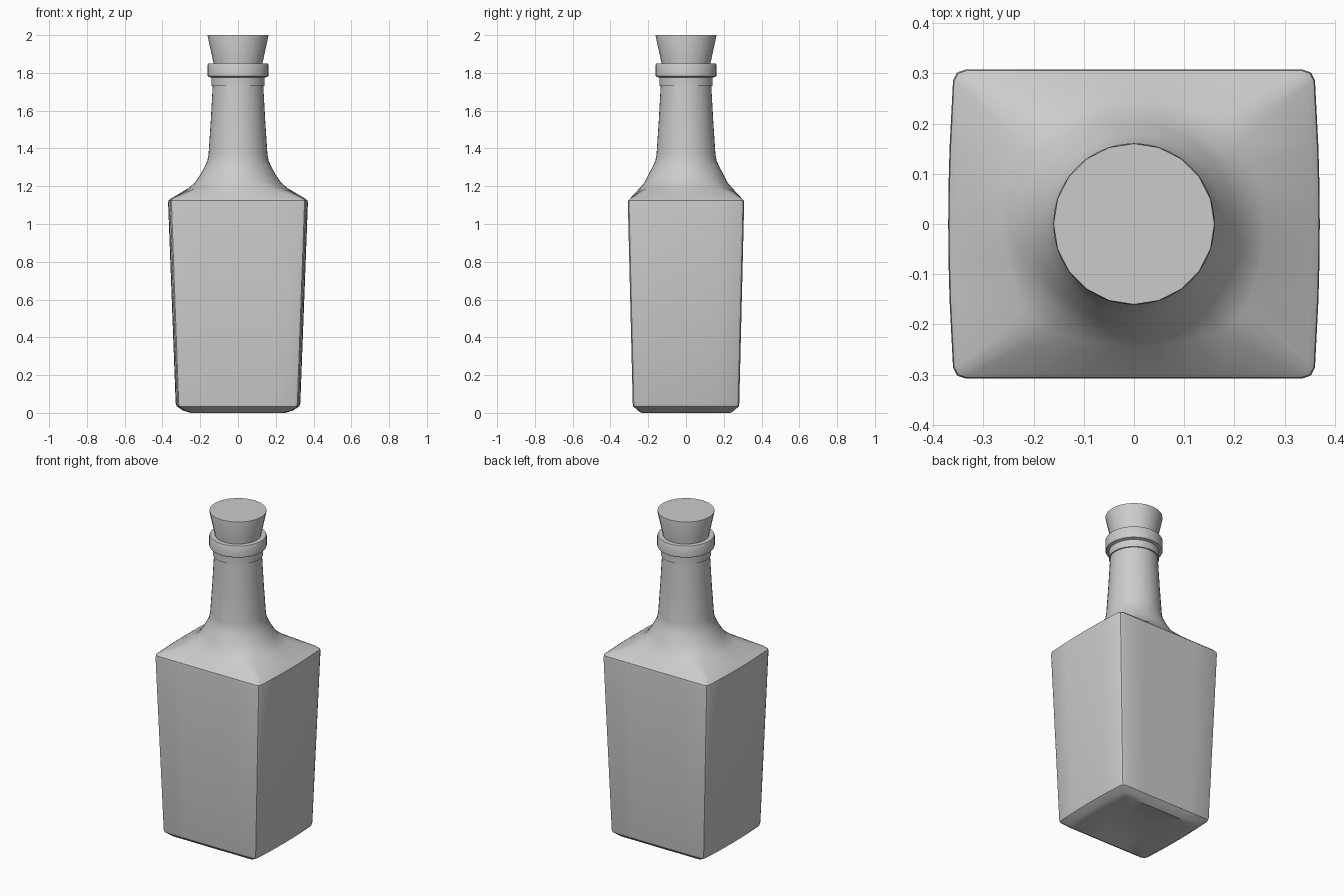
import bpy, bmesh
from math import sin, cos, pi, radians

if "Cube" in bpy.data.objects:
    bpy.data.objects.remove(bpy.data.objects["Cube"])

N = 40  # points around the lofted body


def section(z, hx, hy, t):
    """Ring blended from a rounded rectangle (t=0) to an ellipse (t=1)."""
    ring = []
    for k in range(N):
        a = 2 * pi * k / N
        c, s = cos(a), sin(a)
        m = max(abs(c), abs(s))
        u, v = c / m, s / m
        q = k % 10
        if q in (4, 5, 6):  # gather the points around each corner
            if q == 5:
                u, v = (0.98 if u > 0 else -0.98), (0.98 if v > 0 else -0.98)
            elif abs(u) > abs(v):
                v = 0.93 if v > 0 else -0.93
            else:
                u = 0.93 if u > 0 else -0.93
        u *= 1 - 0.03 * v * v  # slightly bulged sides
        ring.append((hx * (u + (c - u) * t), hy * (v + (s - v) * t), z))
    return ring


def circle(z, r, n):
    return [(r * cos(2 * pi * k / n), r * sin(2 * pi * k / n), z) for k in range(n)]


def loft(name, rings, angle=30):
    """Skin a stack of rings and cap both ends."""
    bm = bmesh.new()
    rows = [[bm.verts.new(p) for p in ring] for ring in rings]
    n = len(rows[0])
    for a, b in zip(rows, rows[1:]):
        for k in range(n):
            bm.faces.new((a[k], a[(k + 1) % n], b[(k + 1) % n], b[k]))
    bm.faces.new(rows[0][::-1])
    bm.faces.new(rows[-1])
    bmesh.ops.recalc_face_normals(bm, faces=bm.faces)
    me = bpy.data.meshes.new(name)
    bm.to_mesh(me)
    bm.free()
    ob = bpy.data.objects.new(name, me)
    bpy.context.collection.objects.link(ob)
    bpy.ops.object.select_all(action='DESELECT')
    ob.select_set(True)
    bpy.context.view_layer.objects.active = ob
    bpy.ops.object.shade_smooth_by_angle(angle=radians(angle))
    return ob


# Bottle: dished base, tapered rectangular body, shoulder, round neck and lip
body = [(0.03, 0.06, 0.06, 1), (0.022, 0.15, 0.14, 0.8), (0.0, 0.25, 0.235, 0.05),
        (0.012, 0.29, 0.255, 0), (0.035, 0.325, 0.28, 0), (0.05, 0.33, 0.282, 0),
        (1.11, 0.37, 0.308, 0), (1.125, 0.368, 0.306, 0), (1.135, 0.355, 0.296, 0),
        (1.19, 0.262, 0.245, 0.72), (1.22, 0.228, 0.22, 0.95)]
neck = [(1.26, 0.2), (1.30, 0.178), (1.335, 0.162), (1.37, 0.156), (1.55, 0.144),
        (1.73, 0.134), (1.73, 0.141), (1.775, 0.141), (1.78, 0.158), (1.785, 0.161),
        (1.842, 0.161), (1.85, 0.157), (1.85, 0.128), (1.76, 0.122)]
loft("bottle", [section(*b) for b in body] + [circle(z, r, N) for z, r in neck])

# Tapered stopper
loft("cork", [circle(1.75, 0.108, 20), circle(1.996, 0.161, 20), circle(2.0, 0.16, 20)])
